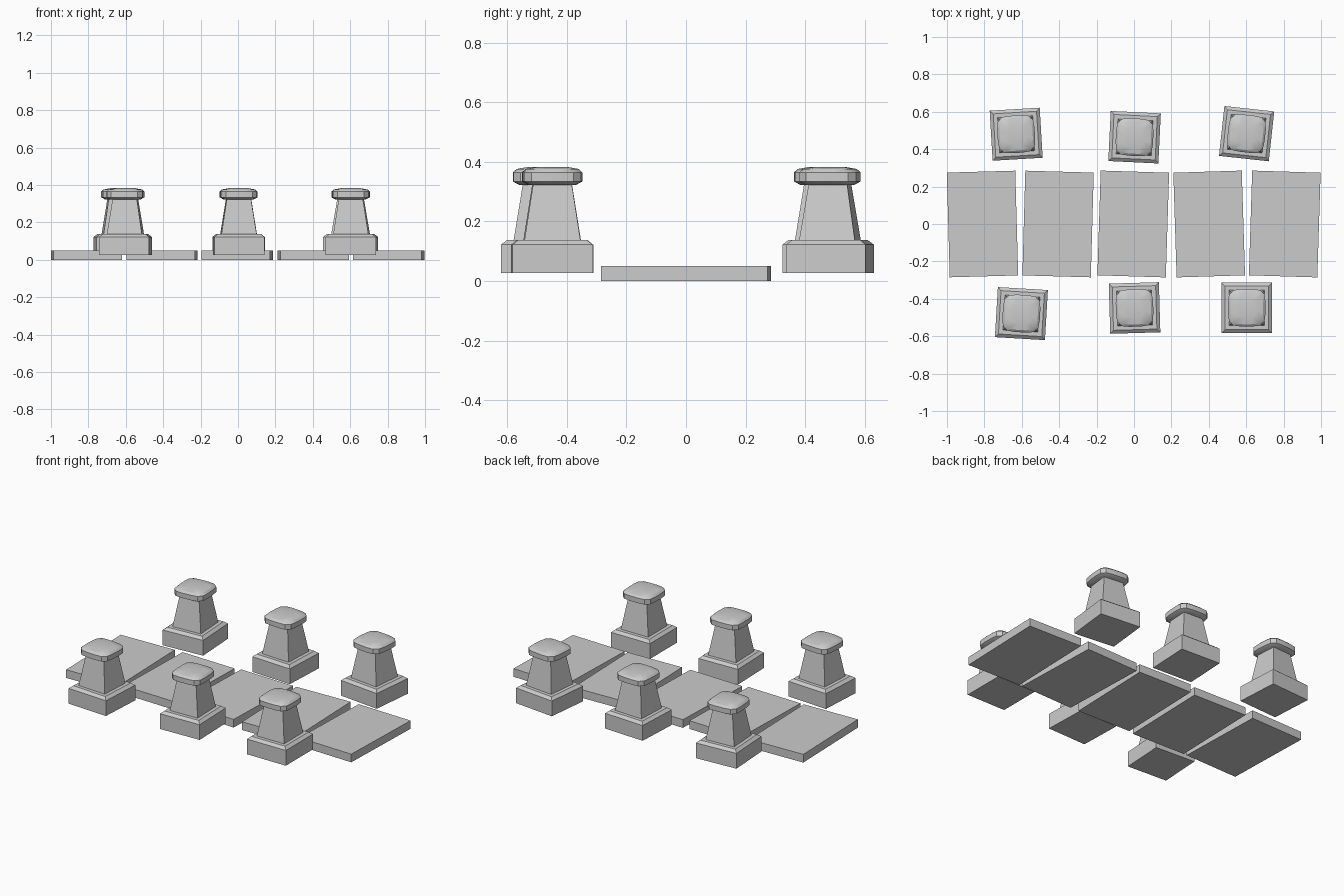
import bpy, bmesh
from math import radians

if "Cube" in bpy.data.objects:
    bpy.data.objects.remove(bpy.data.objects["Cube"])


def square(h):
    return [(-h, -h), (h, -h), (h, h), (-h, h)]


def soft_square(h):
    # square outline with chamfered corners and slightly bulging sides
    quarter = [(1, -0.3), (1, 0.3), (0.95, 0.71), (0.71, 0.95)]
    pts = []
    for _ in range(4):
        pts += [(x * h, y * h) for x, y in quarter]
        quarter = [(-y, x) for x, y in quarter]
    return pts


def loft(bm, outline, rings):
    # closed solid through stacked outlines given as (half width, z)
    loops = [[bm.verts.new((x, y, z)) for x, y in outline(h)] for h, z in rings]
    n = len(loops[0])
    for a, b in zip(loops, loops[1:]):
        for i in range(n):
            j = (i + 1) % n
            bm.faces.new((a[i], a[j], b[j], b[i]))
    bm.faces.new(loops[0][::-1])
    bm.faces.new(loops[-1])


def part(name, outline, rings, loc, turn, stretch=1.0, smooth=False):
    bm = bmesh.new()
    loft(bm, outline, rings)
    for v in bm.verts:
        v.co.y *= stretch
    mesh = bpy.data.meshes.new(name)
    bm.to_mesh(mesh)
    bm.free()
    ob = bpy.data.objects.new(name, mesh)
    bpy.context.collection.objects.link(ob)
    ob.location = (loc[0], loc[1], 0)
    ob.rotation_euler.z = radians(turn)
    if smooth:
        bpy.ops.object.select_all(action='DESELECT')
        ob.select_set(True)
        bpy.context.view_layer.objects.active = ob
        bpy.ops.object.shade_smooth_by_angle(angle=radians(30))
    return ob


# Paving slabs laid in a row, each slightly turned
for x, turn in [(-0.81, 1.6), (-0.406, -1.6), (-0.004, -1.8), (0.402, 1.8), (0.806, -1.8)]:
    part("path_slab", square, [(0.183, 0), (0.183, 0.051)], (x, 0), turn, 0.56 / 0.366)

# Posts on both sides: plinth, tapered shaft and rounded cap
posts = [(-0.63, 0.48, 3.4), (0.003, 0.464, -2.8), (0.602, 0.483, -6.2),
         (-0.602, -0.479, -3.4), (0.003, -0.449, 1.7), (0.603, -0.448, 0)]
for x, y, turn in posts:
    part("post_plinth", square, [(0.134, 0.027), (0.134, 0.122), (0.116, 0.137)], (x, y), turn)
    part("post_shaft", square, [(0.095, 0.13), (0.064, 0.33)], (x, y), turn)
    part("post_cap", soft_square,
         [(0.08, 0.323), (0.1, 0.334), (0.1, 0.365), (0.088, 0.376), (0.05, 0.383)],
         (x, y), turn, smooth=True)
